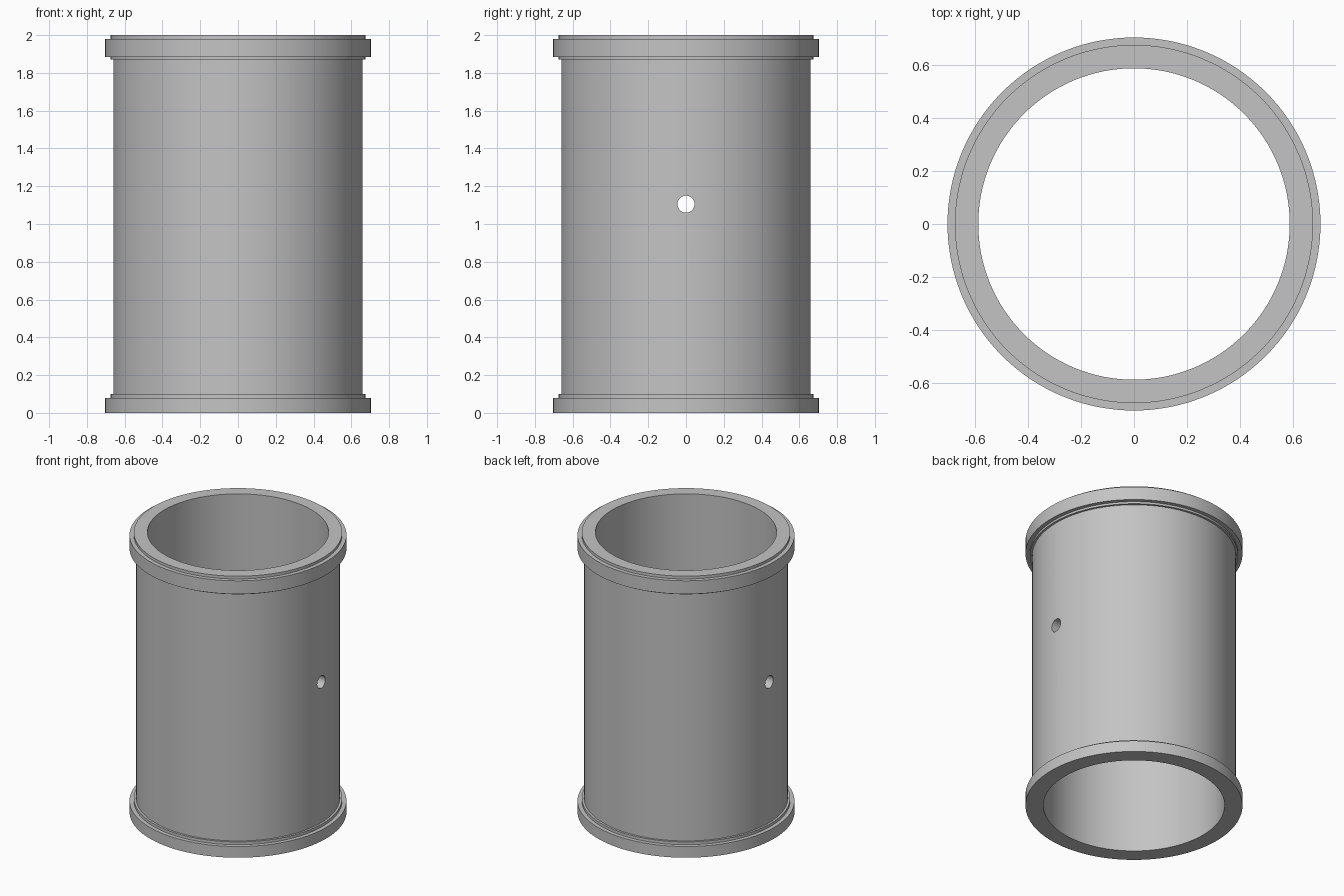
import bpy
import bmesh
from math import cos, sin, pi, radians

cube = bpy.data.objects.get("Cube")
if cube:
    bpy.data.objects.remove(cube, do_unlink=True)

SEGMENTS = 128
INNER, BODY, STEP, RIM = 0.587, 0.66, 0.675, 0.703

steel = bpy.data.materials.new("plain grey")
steel.use_nodes = True
grey = (0.55, 0.55, 0.55, 1)
steel.diffuse_color = grey
steel.node_tree.nodes["Principled BSDF"].inputs["Base Color"].default_value = grey


def lathe(name, profile):
    """Spin a closed (radius, height) profile around z."""
    bm = bmesh.new()
    rings = []
    for i in range(SEGMENTS):
        a = 2 * pi * i / SEGMENTS
        rings.append([bm.verts.new((r * cos(a), r * sin(a), z)) for r, z in profile])
    for i, ring in enumerate(rings):
        following = rings[(i + 1) % SEGMENTS]
        for j in range(len(profile)):
            k = (j + 1) % len(profile)
            bm.faces.new((ring[j], following[j], following[k], ring[k]))
    bmesh.ops.recalc_face_normals(bm, faces=bm.faces)
    mesh = bpy.data.meshes.new(name)
    bm.to_mesh(mesh)
    bm.free()
    mesh.materials.append(steel)
    obj = bpy.data.objects.new(name, mesh)
    bpy.context.collection.objects.link(obj)
    return obj


# Hollow sleeve with a stepped collar at each end
sleeve = lathe("flanged_sleeve", [
    (INNER, 0), (RIM, 0), (RIM, 0.08), (STEP, 0.08), (STEP, 0.1), (BODY, 0.1),
    (BODY, 1.87), (STEP, 1.87), (STEP, 1.885), (RIM, 1.885),
    (RIM, 1.98), (STEP, 1.98), (STEP, 2), (INNER, 2)])

# Cross hole drilled through both side walls
bpy.ops.mesh.primitive_cylinder_add(vertices=48, radius=0.045, depth=2,
                                    location=(0, 0, 1.105), rotation=(0, pi / 2, 0))
drill = bpy.context.object
drill.name = "cross_hole_cutter"
drill.data.materials.append(steel)
drill.hide_render = True

cut = sleeve.modifiers.new("cross_hole", 'BOOLEAN')
cut.operation = 'DIFFERENCE'
cut.solver = 'EXACT'
cut.object = drill

bpy.ops.object.select_all(action='DESELECT')
sleeve.select_set(True)
bpy.context.view_layer.objects.active = sleeve
bpy.ops.object.modifier_apply(modifier=cut.name)
bpy.data.objects.remove(drill, do_unlink=True)
bpy.ops.object.shade_smooth_by_angle(angle=radians(30))
